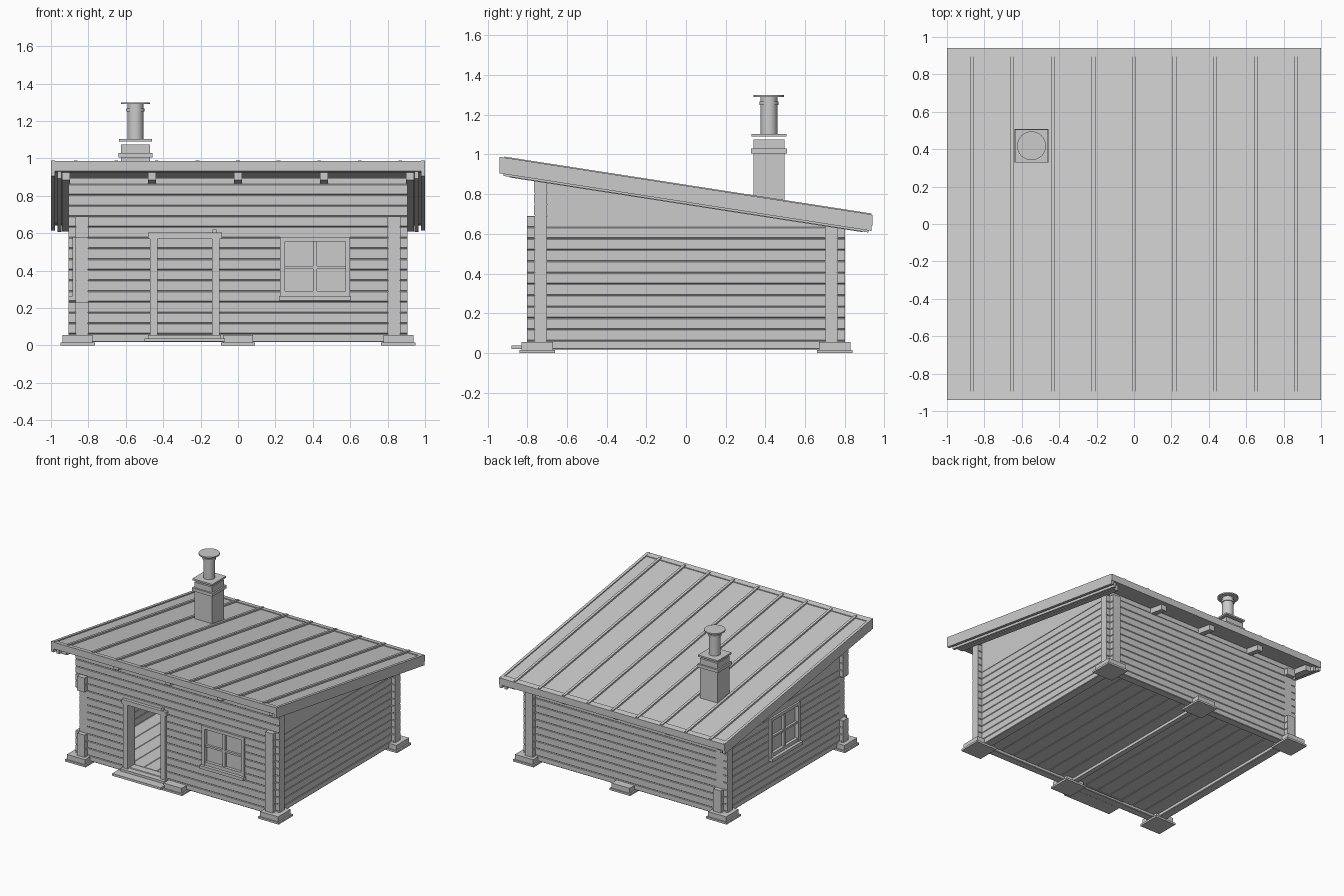
import bpy, bmesh, math
from mathutils import Vector

cube = bpy.data.objects.get("Cube")
if cube:
    bpy.data.objects.remove(cube)

grey = bpy.data.materials.new("plain_grey")
grey.use_nodes = True
COLOUR = (0.6, 0.6, 0.6, 1)
grey.diffuse_color = COLOUR
grey.node_tree.nodes["Principled BSDF"].inputs["Base Color"].default_value = COLOUR


def finish(name, bm):
    bmesh.ops.recalc_face_normals(bm, faces=bm.faces)
    mesh = bpy.data.meshes.new(name)
    bm.to_mesh(mesh)
    bm.free()
    mesh.materials.append(grey)
    obj = bpy.data.objects.new(name, mesh)
    bpy.context.collection.objects.link(obj)
    return obj


def prism(bm, profile, a0, a1, axis="x"):
    """Extrude a (side, z) profile along x or y."""
    def place(a, p):
        return (a, p[0], p[1]) if axis == "x" else (p[0], a, p[1])
    ends = [[bm.verts.new(place(a, p)) for p in profile] for a in (a0, a1)]
    bm.faces.new(ends[0])
    bm.faces.new(ends[1][::-1])
    n = len(profile)
    for i in range(n):
        j = (i + 1) % n
        bm.faces.new((ends[0][i], ends[1][i], ends[1][j], ends[0][j]))


def box(bm, x0, x1, y0, y1, z0, z1):
    prism(bm, [(y0, z0), (y1, z0), (y1, z1), (y0, z1)], x0, x1)


def log(bm, a0, a1, s0, s1, z0, z1, axis):
    c = 0.004
    prism(bm, [(s0 + c, z0), (s1 - c, z0), (s1, z0 + c), (s1, z1 - c),
               (s1 - c, z1), (s0 + c, z1), (s0, z1 - c), (s0, z0 + c)], a0, a1, axis)


def roof_z(y):
    return 0.98 - 0.155 * (y + 0.94)


def slope(bm, x0, x1, y0, y1, low, high):
    """A board that follows the roof pitch."""
    prism(bm, [(y0, roof_z(y0) + low), (y1, roof_z(y1) + low),
               (y1, roof_z(y1) + high), (y0, roof_z(y0) + high)], x0, x1)


# Log walls: rows split at the door and window openings
STEP, BASE = 0.0572, 0.0615
MIDDLE = range(3, 9)
SX, SY = (0.80, 0.87), (0.70, 0.765)
EX, EY = 0.905, 0.80


def wall(name, axis, s0, s1, rows, ends, openings=()):
    bm = bmesh.new()
    for r in range(-1, rows):
        z0 = BASE + r * STEP if r >= 0 else 0.018
        z1 = BASE + (r + 1) * STEP
        start, stop = ends(r)
        for o0, o1, r0, r1 in openings:
            if r0 <= r <= r1:
                log(bm, start, o0, s0, s1, z0, z1, axis)
                start = o1
        log(bm, start, stop, s0, s1, z0, z1, axis)
    return finish(name, bm)


DOOR, WINDOW, SIDE_WINDOW = (-0.44, -0.13, 0, 8), (0.24, 0.585, 4, 8), (-0.175, 0.175, 4, 8)
wall("front_wall", "x", -SY[1], -SY[0], 14,
     lambda r: (-SX[1] if r in MIDDLE else -EX, EX), (DOOR, WINDOW))
wall("back_wall", "x", SY[0], SY[1], 10, lambda r: (-EX, EX))
wall("left_wall", "y", SX[0], SX[1], 10, lambda r: (-EY, EY))
wall("right_wall", "y", -SX[1], -SX[0], 10,
     lambda r: (-SY[1], SY[1]) if r in MIDDLE else (-EY, EY), (SIDE_WINDOW,))

# Flat gables, stub logs and top plates under the roof
top = BASE + 10 * STEP
for side, x0 in (("left", SX[0]), ("right", -SX[1])):
    bm = bmesh.new()
    x1 = x0 + SX[1] - SX[0]
    prism(bm, [(-SY[0], top), (SY[1], top), (SY[1], roof_z(SY[1]) - 0.045),
               (-SY[0], roof_z(-SY[0]) - 0.045)], x0, x1)
    log(bm, -EY, -SY[0], x0, x1, top, top + STEP, "y")
    finish(side + "_gable", bm)
bm = bmesh.new()
box(bm, -EX, EX, -SY[1], -SY[0], BASE + 14 * STEP, 0.895)
box(bm, -EX, EX, SY[0], SY[1], top, 0.67)
finish("wall_plates", bm)

# Foundation pads
bm = bmesh.new()
for x in (-0.857, 0, 0.857):
    for y in (-0.75, 0.75):
        box(bm, x - 0.092, x + 0.092, y - 0.09, y + 0.09, 0, 0.015)
        box(bm, x - 0.08, x + 0.08, y - 0.08, y + 0.08, 0.015, 0.055)
finish("foundation_pads", bm)

# Floor planks and centre beam
bm = bmesh.new()
PLANKS = 14
width = 2 * SX[0] / PLANKS
for i in range(PLANKS):
    x = -SX[0] + i * width
    log(bm, -SY[0], SY[0], x, x + width, 0.04, 0.062, "y")
finish("floor_planks", bm)
bm = bmesh.new()
box(bm, -0.02, 0.02, -SY[0], SY[0], 0.018, 0.045)
finish("floor_beam", bm)


# Door frame, threshold and step
bm = bmesh.new()
for x in (-0.47, -0.14):
    box(bm, x, x + 0.04, -0.785, -0.69, 0.055, 0.575)
box(bm, -0.48, -0.085, -0.79, -0.69, 0.57, 0.605)
box(bm, -0.135, -0.115, -0.78, -0.765, 0.6, 0.62)
finish("door_frame", bm)
bm = bmesh.new()
box(bm, -0.48, -0.09, -0.81, -0.69, 0.035, 0.056)
box(bm, -0.5, -0.07, -0.88, -0.765, 0.02, 0.038)
finish("door_step", bm)


# Four-pane windows
def window(name, centre, front):
    def piece(bm, u0, u1, d0, d1, z0, z1):
        u0, u1 = u0 + centre, u1 + centre
        if front:
            box(bm, u0, u1, -SY[1] - d1, -SY[1] - d0, z0, z1)
        else:
            box(bm, -SX[1] - d1, -SX[1] - d0, u0, u1, z0, z1)
    bm = bmesh.new()
    for s in (-1, 1):
        a, b = sorted((s * 0.188, s * 0.162))
        piece(bm, a, b, -0.07, 0.015, 0.265, 0.58)
    piece(bm, -0.162, 0.162, -0.07, 0.015, 0.555, 0.58)
    piece(bm, -0.162, 0.162, -0.07, 0.01, 0.265, 0.292)
    piece(bm, -0.01, 0.01, -0.025, 0.005, 0.285, 0.56)
    piece(bm, -0.162, 0.162, -0.025, 0.004, 0.41, 0.425)
    piece(bm, -0.193, 0.193, -0.02, 0.035, 0.24, 0.265)
    finish(name + "_frame", bm)
    bm = bmesh.new()
    piece(bm, -0.165, 0.165, -0.02, -0.014, 0.28, 0.56)
    finish(name + "_glass", bm)


window("front_window", 0.412, True)
window("side_window", 0, False)

# Roof deck, standing seams and edge boards
bm = bmesh.new()
slope(bm, -0.99, 0.99, -0.935, 0.935, -0.045, 0)
finish("roof_deck", bm)
bm = bmesh.new()
for i in range(-4, 5):
    x = i * 0.217
    slope(bm, x - 0.01, x + 0.01, -0.915, 0.935, 0, 0.013)
finish("roof_seams", bm)
bm = bmesh.new()
for y0, y1 in ((-0.94, -0.895), (0.895, 0.94)):
    slope(bm, -1, 1, y0, y1, -0.048, 0.006)
finish("eave_boards", bm)
bm = bmesh.new()
for s in (-1, 1):
    a, b = sorted((s, s * 0.978))
    slope(bm, a, b, -0.94, 0.935, -0.075, 0.008)
    a, b = sorted((s * 0.965, s * 0.945))
    slope(bm, a, b, -0.92, 0.92, -0.085, -0.04)
finish("barge_boards", bm)

# Rafters
bm = bmesh.new()
for i in range(-2, 3):
    x = i * 0.46
    slope(bm, x - 0.022, x + 0.022, -0.89, 0.89, -0.088, -0.04)
finish("rafters", bm)

# Chimney stack and flue
CX, CY = -0.548, 0.418
bm = bmesh.new()
for half, z0, z1 in ((0.078, 0.7, 1.005), (0.09, 1.005, 1.03), (0.078, 1.03, 1.075),
                     (0.088, 1.09, 1.103)):
    box(bm, CX - half, CX + half, CY - half, CY + half, z0, z1)
finish("chimney_stack", bm)
bm = bmesh.new()
for radius, z0, z1 in ((0.042, 1.1, 1.292), (0.048, 1.25, 1.268), (0.077, 1.29, 1.3)):
    made = bmesh.ops.create_cone(bm, cap_ends=True, segments=32, radius1=radius,
                                 radius2=radius, depth=z1 - z0)
    bmesh.ops.translate(bm, verts=made["verts"], vec=Vector((CX, CY, (z0 + z1) / 2)))
flue = finish("chimney_flue", bm)
bpy.ops.object.select_all(action="DESELECT")
flue.select_set(True)
bpy.context.view_layer.objects.active = flue
bpy.ops.object.shade_smooth_by_angle(angle=math.radians(40))
